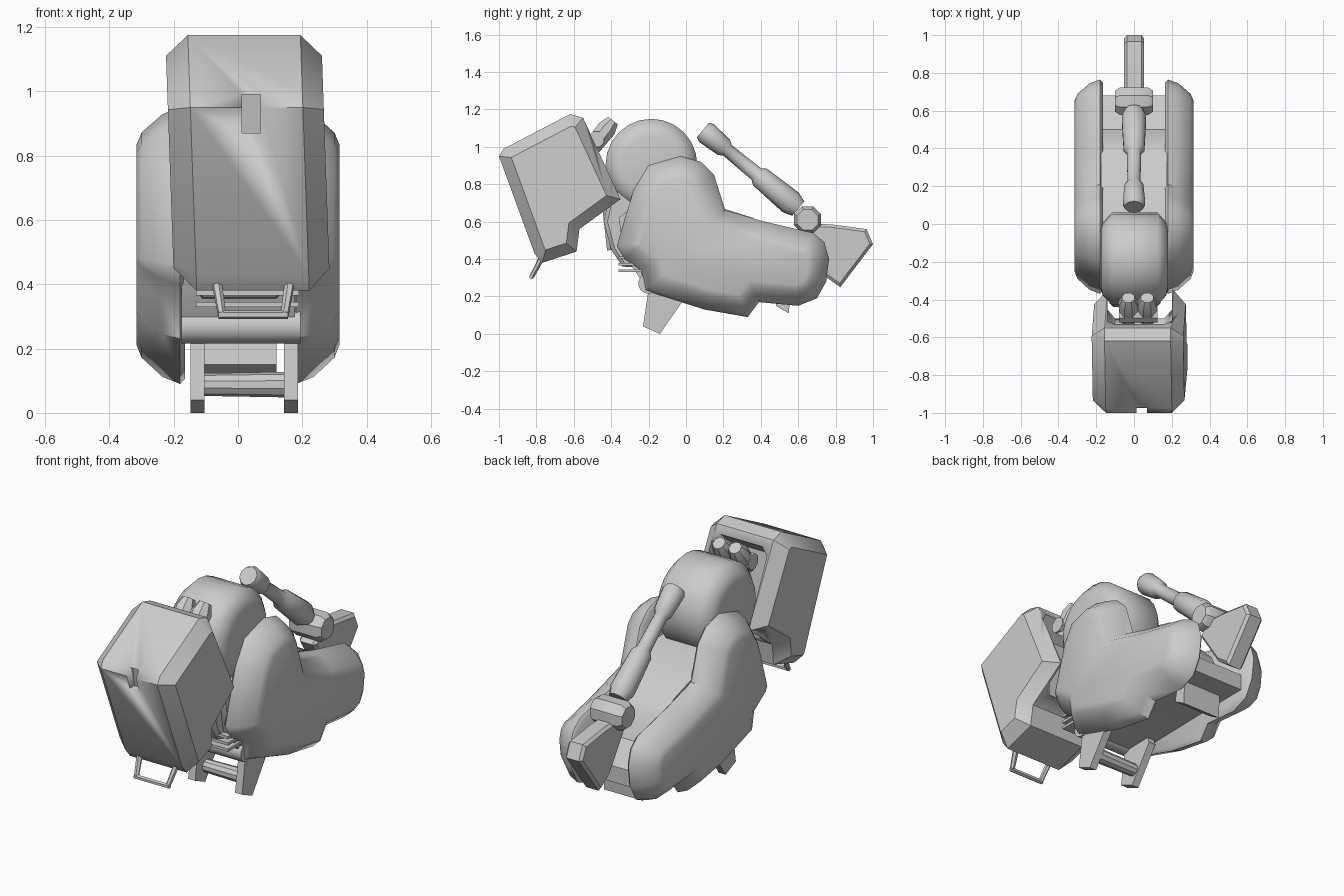
import bpy
import bmesh
import math
from mathutils import Vector

cube = bpy.data.objects.get("Cube")
if cube:
    bpy.data.objects.remove(cube, do_unlink=True)


def finish(name, bm, angle=35):
    bmesh.ops.recalc_face_normals(bm, faces=bm.faces)
    mesh = bpy.data.meshes.new(name)
    bm.to_mesh(mesh)
    bm.free()
    obj = bpy.data.objects.new(name, mesh)
    bpy.context.collection.objects.link(obj)
    bpy.ops.object.select_all(action='DESELECT')
    obj.select_set(True)
    bpy.context.view_layer.objects.active = obj
    bpy.ops.object.shade_smooth_by_angle(angle=math.radians(angle))
    return obj


def inset(points, d):
    """Offset a closed side profile inward by d with mitred corners."""
    pts = [Vector(p) for p in points]
    n = len(pts)
    area = sum(pts[i].cross(pts[(i + 1) % n]) for i in range(n))
    side = 1 if area > 0 else -1
    result = []
    for i, p in enumerate(pts):
        e1 = (p - pts[i - 1]).normalized()
        e2 = (pts[(i + 1) % n] - p).normalized()
        n1 = Vector((-e1.y, e1.x)) * side
        n2 = Vector((-e2.y, e2.x)) * side
        result.append(p + (n1 + n2) * d / max(1 + n1.dot(n2), 0.5))
    return result


def loft(name, profile, sections, lean=0, angle=35):
    """Skin a y-z profile across x; sections are (x, inset) pairs."""
    bm = bmesh.new()
    rings = [[bm.verts.new((x, p.x, p.y)) for p in inset(profile, d)]
             for x, d in sections]
    n = len(profile)
    for a, b in zip(rings, rings[1:]):
        for i in range(n):
            j = (i + 1) % n
            bm.faces.new((a[i], a[j], b[j], b[i]))
    bm.faces.new(rings[0])
    bm.faces.new(rings[-1])
    for v in bm.verts:
        v.co.x += (1 - v.co.z) * lean
    return finish(name, bm, angle)


def slab(name, profile, x0, x1, edge=0.0):
    if edge:
        return loft(name, profile, [(x0, edge), (x0 + edge, 0), (x1 - edge, 0), (x1, edge)])
    return loft(name, profile, [(x0, 0), (x1, 0)])


def rod(name, a, b, stations, sides=10):
    """Turned rod from a to b; stations are (fraction, radius) pairs."""
    a, b = Vector(a), Vector(b)
    turn = (b - a).to_track_quat('Z', 'Y')
    bm = bmesh.new()
    rings = []
    for t, r in stations:
        ring = []
        for k in range(sides):
            w = math.tau * (k + 0.5) / sides
            ring.append(bm.verts.new(a.lerp(b, t) + turn @ Vector((r * math.cos(w), r * math.sin(w), 0))))
        rings.append(ring)
    for p, q in zip(rings, rings[1:]):
        for i in range(sides):
            j = (i + 1) % sides
            bm.faces.new((p[i], p[j], q[j], q[i]))
    bm.faces.new(rings[0])
    bm.faces.new(rings[-1])
    return finish(name, bm)


def carve(target, cutter):
    cutter.hide_render = True
    cutter.hide_set(True)
    cutter.display_type = 'WIRE'
    mod = target.modifiers.new("cut", 'BOOLEAN')
    mod.operation = 'DIFFERENCE'
    mod.solver = 'EXACT'
    mod.object = cutter
    bpy.context.view_layer.objects.active = target
    bpy.ops.object.modifier_apply(modifier=mod.name)
    bpy.data.objects.remove(cutter, do_unlink=True)


# Side shells
shell = [(-.37, .47), (-.28, .77), (-.2, .9), (-.03, .95), (.08, .92), (.15, .85),
         (.21, .66), (.42, .6), (.68, .54), (.74, .49), (.765, .4), (.75, .28), (.7, .19),
         (.6, .15), (.39, .17), (.33, .09), (.1, .13), (-.22, .23), (-.24, .34), (-.33, .4)]
for side, sign in (("left", 1), ("right", -1)):
    loft(side + "_shell", shell,
         [(sign * .165, .015), (sign * .18, 0), (sign * .235, .02),
          (sign * .3, .075), (sign * .315, .11)], angle=50)

# Central body between the shells
slab("central_body", [(-.33, .42), (-.36, .62), (-.2, .75), (.08, .74), (.2, .67), (.36, .62),
                      (.44, .54), (.5, .4), (.68, .33), (.68, .24), (.4, .24), (-.2, .23)], -.175, .175)
slab("neck", [(-.4, .78), (-.44, .6), (-.4, .45), (-.34, .36), (-.2, .35), (-.15, .75)], -.13, .14, .02)
rod("front_bar", (-.175, -.2, .27), (.195, -.2, .27), [(0, .055), (1, .055)], 16)
for i in range(3):
    z = .33 + i * .035
    slab("vent_slat", [(-.36, z), (-.36, z + .015), (-.2, z + .015), (-.2, z)], -.13, .19)
slab("rear_block", [(.5, .26), (.48, .15), (.55, .11), (.56, .26)], -.12, .12)

# Rounded dome
circle = [(-.185 + .245 * math.cos(math.tau * k / 24), .905 + .245 * math.sin(math.tau * k / 24))
          for k in range(24)]
loft("dome", circle, [(-.175, .09), (-.165, .05), (-.115, 0), (.125, 0), (.17, .05), (.18, .09)], angle=50)

# Front hood with a hollow back and a small slot
hood = loft("front_hood", [(-1, .95), (-.975, .99), (-.62, 1.175), (-.55, 1.155), (-.35, .72),
                           (-.57, .56), (-.585, .44), (-.77, .38), (-.81, .43)],
            [(-.22, .06), (-.15, 0), (.2, 0), (.265, .06)], lean=.035)
carve(hood, loft("hollow_cutter", [(-.52, 1.12), (-.63, 1.03), (-.56, .62), (-.3, .58), (-.2, 1.0)],
                 [(-.14, .04), (-.1, 0), (.16, 0), (.2, .04)]))
carve(hood, slab("slot_cutter", [(-1.05, .87), (-1.05, .99), (-.95, .99), (-.93, .87)], .012, .07))

# Loop handle under the hood
top, low = (-.775, .4), (-.825, .305)
for x, foot in ((-.065, -.05), (.16, .145)):
    rod("handle_side", (x, *top), (foot, *low), [(0, .016), (1, .013)], 6)
rod("handle_grip", (-.06, *low), (.155, *low), [(0, .013), (1, .013)], 6)

# Knuckles linking the hood and the dome
rod("link_knuckle", (-.03, -.5, 1.0), (-.03, -.39, 1.14), [(0, .05), (.7, .055), (1, .035)], 8)
rod("link_knuckle", (.07, -.5, 1.0), (.07, -.39, 1.14), [(0, .05), (.7, .055), (1, .035)], 8)
rod("link_bar", (-.08, -.48, 1.04), (.125, -.48, 1.04), [(0, .045), (1, .045)], 8)
rod("link_strut", (.02, -.42, .72), (.02, -.39, .45), [(0, .035), (1, .035)], 8)

# Rear arm, hinge and fin
rod("rear_arm", (0, .09, 1.09), (0, .6, .67),
    [(0, .05), (.04, .062), (.22, .052), (.26, .036), (.56, .04), (.6, .058), (.92, .068), (1, .05)])
rod("rear_hinge", (-.1, .65, .61), (.1, .65, .61), [(0, .06), (.12, .078), (.88, .078), (1, .06)], 8)
slab("rear_fin", [(.6, .52), (.66, .59), (.78, .585), (.965, .56), (1, .48), (.825, .25), (.74, .31)],
     -.052, .054, .015)

# Front feet and cross bar
for side, x in (("right", -.147), ("left", .143)):
    slab(side + "_front_foot", [(-.2, .24), (-.23, .04), (-.14, 0), (.0, .2), (-.02, .26)], x, x + .043)
rod("foot_cross_bar", (-.12, -.13, .088), (.16, -.13, .088), [(0, .035), (1, .04)], 10)
